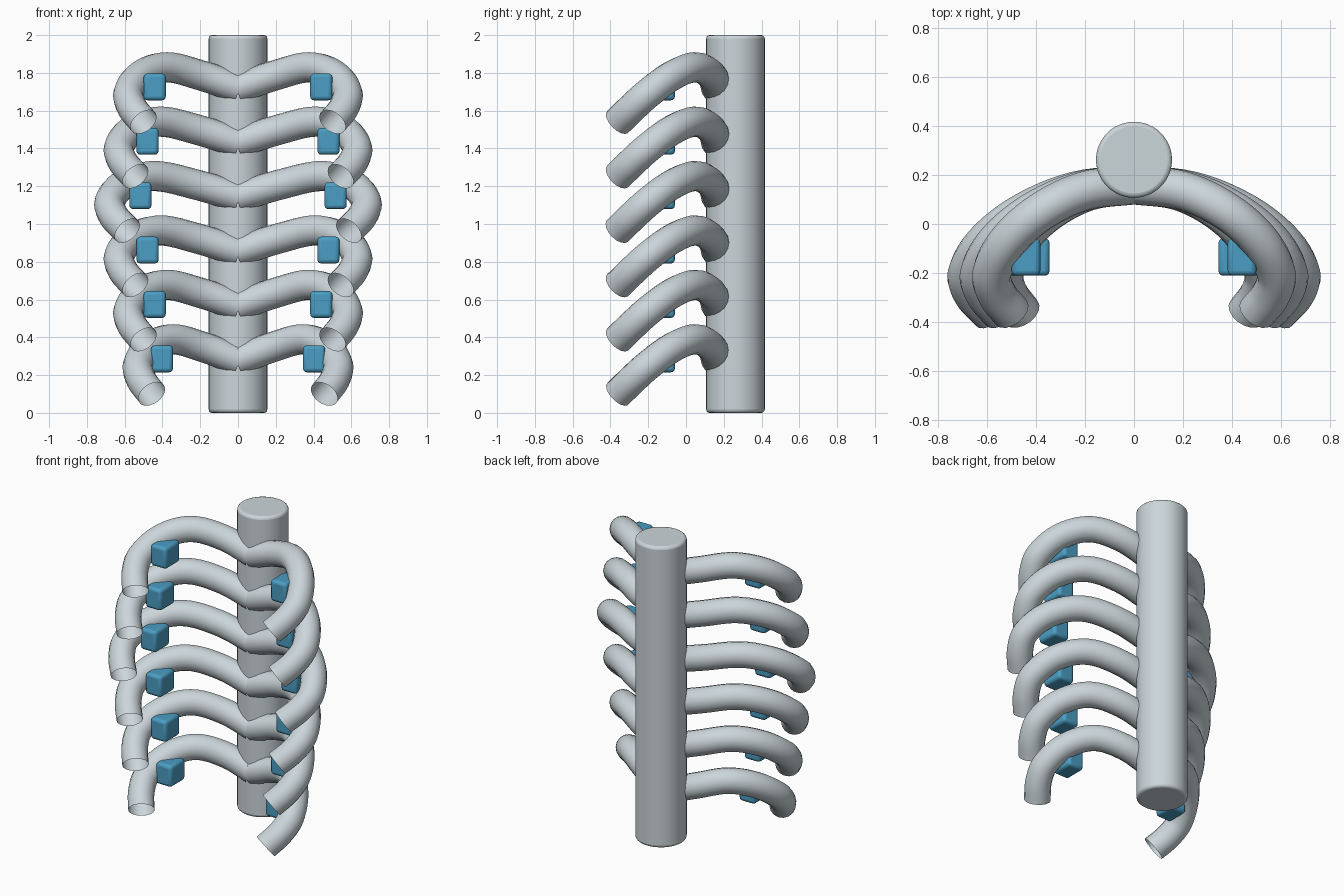
import bpy
from mathutils import Vector

if "Cube" in bpy.data.objects:
    bpy.data.objects.remove(bpy.data.objects["Cube"])


def material(name, rgb):
    m = bpy.data.materials.new(name)
    m.diffuse_color = (*rgb, 1)
    m.use_nodes = True
    m.node_tree.nodes["Principled BSDF"].inputs["Base Color"].default_value = m.diffuse_color
    return m


GREY = material("pale_grey", (0.60, 0.67, 0.70))
BLUE = material("blue", (0.07, 0.34, 0.55))


def finish(obj, name, mat, bevel=0.0):
    obj.name = name
    obj.data.materials.clear()
    obj.data.materials.append(mat)
    if bevel:
        mod = obj.modifiers.new("soft_edges", 'BEVEL')
        mod.width = bevel
        mod.segments = 3
        mod.limit_method = 'ANGLE'
    bpy.ops.object.shade_smooth_by_angle()


# central column
bpy.ops.mesh.primitive_cylinder_add(vertices=48, radius=0.155, depth=2, location=(0, 0.262, 1))
finish(bpy.context.object, "spine", GREY, 0.018)

# centre line of one rib half: x as a share of the rib width, y, z above the root
PATH = [(0, 0.16, 0), (0.345, 0.135, 0.068), (0.655, 0.05, 0.11), (0.885, -0.07, 0.067),
        (1, -0.2, -0.028), (0.965, -0.285, -0.105), (0.862, -0.362, -0.18)]
WIDTHS = [0.53, 0.58, 0.63, 0.68, 0.63, 0.58]   # lowest rib first
STEP = 0.288


def rib(name, side, width, root):
    curve = bpy.data.curves.new(name, 'CURVE')
    curve.dimensions = '3D'
    curve.bevel_depth = 0.08
    curve.bevel_resolution = 6
    curve.resolution_u = 6
    curve.use_fill_caps = False
    spline = curve.splines.new('BEZIER')
    spline.bezier_points.add(len(PATH) - 1)
    pts = [Vector((side * x * width, y, root + z)) for x, y, z in PATH]
    for i, (bp, p) in enumerate(zip(spline.bezier_points, pts)):
        # smooth tangents from the neighbouring points
        a, b = pts[max(i - 1, 0)], pts[min(i + 1, len(pts) - 1)]
        t = (b - a).normalized()
        bp.handle_left_type = bp.handle_right_type = 'FREE'
        bp.co = p
        bp.handle_left = p - t * (p - a).length / 3
        bp.handle_right = p + t * (b - p).length / 3
        # keep end handles off the end points
        if i == 0:
            bp.handle_left = p - t * 0.03
        if i == len(pts) - 1:
            bp.handle_right = p + t * 0.03
    obj = bpy.data.objects.new(name, curve)
    bpy.context.collection.objects.link(obj)
    bpy.ops.object.select_all(action='DESELECT')
    obj.select_set(True)
    bpy.context.view_layer.objects.active = obj
    bpy.ops.object.convert(target='MESH')
    finish(bpy.context.object, name, GREY)


def block(name, side, width, z):
    bpy.ops.mesh.primitive_cube_add(size=1, location=(side * 0.76 * width, -0.135, z))
    obj = bpy.context.object
    obj.scale = (0.117, 0.152, 0.142)
    bpy.ops.object.transform_apply(location=False, rotation=False, scale=True)
    finish(obj, name, BLUE, 0.02)


# open tubular ribs, each pair holding two blue blocks
for level, width in enumerate(WIDTHS):
    for side, label in ((-1, "left"), (1, "right")):
        rib(f"rib_{label}_{level + 1}", side, width, 0.28 + STEP * level)
        block(f"block_{label}_{level + 1}", side, width, 0.286 + STEP * level)
